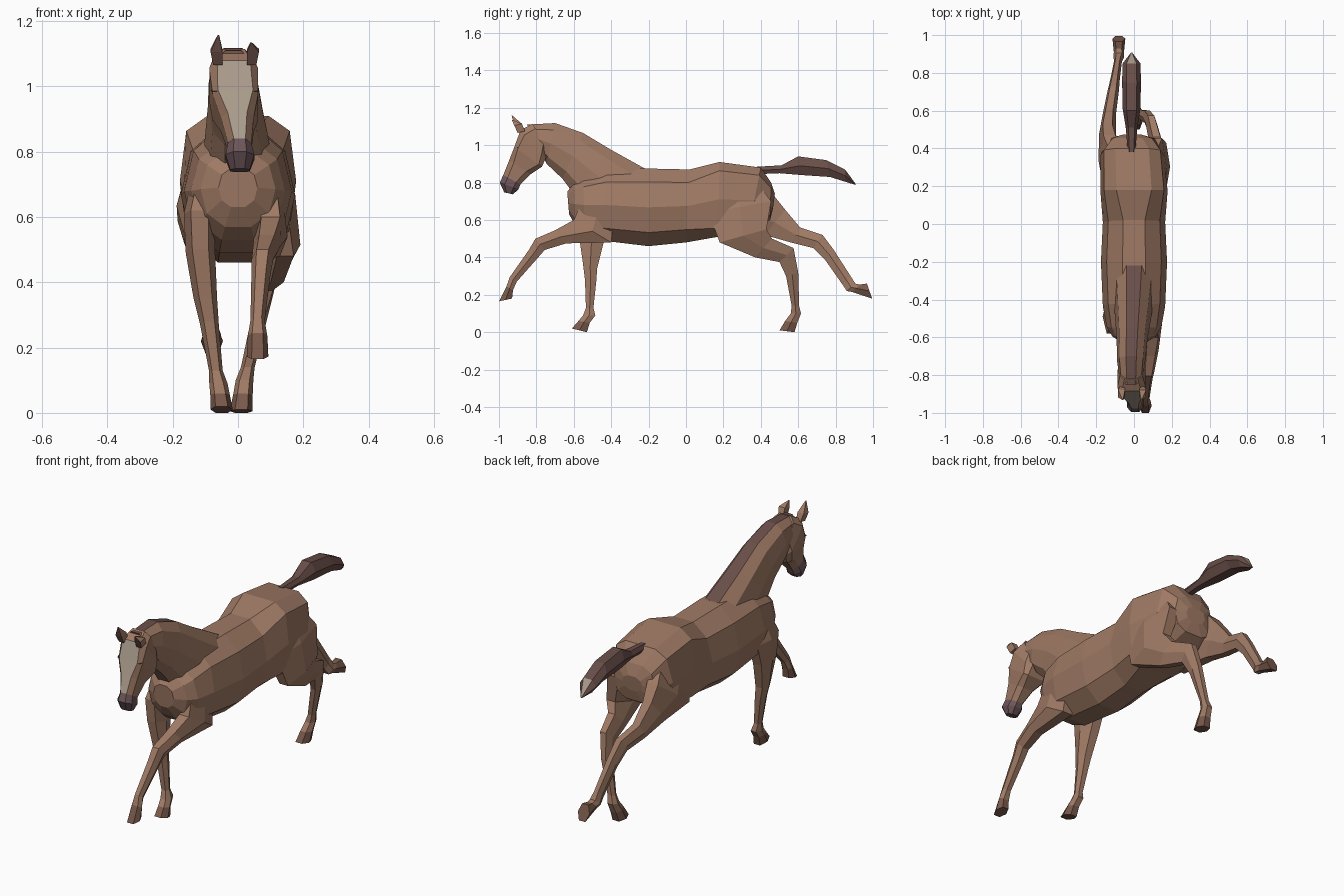
import bpy, bmesh, math
from mathutils import Vector


def mat(name, r, g, b):
    m = bpy.data.materials.new(name)
    m.diffuse_color = (r, g, b, 1)
    return m


COAT = mat("coat", .35, .195, .13)
DARK = mat("mane_hair", .14, .075, .065)
PALE = mat("blaze", .40, .33, .26)
MUZZLE = mat("muzzle_skin", .15, .09, .10)
HOOF = mat("hoof_horn", .19, .10, .07)
BLACK = mat("eye_black", .03, .02, .02)


def loft(name, rings, n, m, square=.85, stripe=None):
    """Each ring spans two side-view points: y1, z1, y2, z2, centre x, half width,
    and optionally its own squareness (lower is boxier).
    stripe = (first ring, last ring, material) colours the faces along the first edge."""
    angles = [(k + .5) * 2 * math.pi / n for k in range(n)]
    bm = bmesh.new()
    loops = []
    for y1, z1, y2, z2, x, w, *own in rings:
        e = own[0] if own else square
        power = lambda v: math.copysign(abs(v) ** e, v) if abs(v) > 1e-6 else 0
        cs = [power(math.cos(a)) for a in angles]
        sn = [power(math.sin(a)) for a in angles]
        cm, sm = max(cs), max(sn)
        a, b = Vector((x, y1, z1)), Vector((x, y2, z2))
        loops.append([bm.verts.new((a + b) / 2 + (a - b) / 2 * c / cm + Vector((w * s / sm, 0, 0)))
                      for c, s in zip(cs, sn)])
    for i in range(len(loops) - 1):
        p, q = loops[i], loops[i + 1]
        for k in range(n):
            j = (k + 1) % n
            f = bm.faces.new((p[k], p[j], q[j], q[k]))
            if stripe and k == n - 1 and stripe[0] <= i < stripe[1]:
                f.material_index = 1
    bm.faces.new(loops[0])
    bm.faces.new(loops[-1])
    bmesh.ops.recalc_face_normals(bm, faces=bm.faces)
    me = bpy.data.meshes.new(name)
    bm.to_mesh(me)
    bm.free()
    me.materials.append(m)
    if stripe:
        me.materials.append(stripe[2])
    ob = bpy.data.objects.new(name, me)
    bpy.context.collection.objects.link(ob)
    return ob


def leg(name, rings):
    loft(name, rings[:-1], 6, COAT)
    loft(name + "_hoof", rings[-2:], 6, HOOF)


# Trunk from chest to rump, boxy at the croup
loft("trunk", [
    (-.635, .75, -.625, .63, 0, .06), (-.60, .80, -.59, .57, 0, .115),
    (-.55, .83, -.54, .53, 0, .145), (-.42, .87, -.45, .49, 0, .165),
    (-.20, .875, -.20, .46, 0, .175), (.02, .87, .00, .48, 0, .165),
    (.18, .91, .17, .51, 0, .178, .55), (.40, .88, .33, .53, -.01, .168, .55),
    (.455, .80, .45, .60, -.01, .12, .7), (.475, .74, .465, .66, -.01, .06)], 10, COAT, .9)

# Neck, with the mane along the crest
loft("neck", [
    (-.22, .875, -.52, .62, 0, .11), (-.40, .975, -.60, .74, -.005, .095),
    (-.55, 1.065, -.66, .82, -.01, .082), (-.70, 1.118, -.745, .90, -.015, .075),
    (-.85, 1.11, -.78, .97, -.015, .062)], 10, COAT, .85, (0, 4, DARK))

# Head with broad pale blaze, and dark muzzle
loft("head", [
    (-.82, 1.115, -.745, .99, -.015, .06, .6), (-.885, 1.08, -.75, .93, -.013, .075, .45),
    (-.918, .99, -.77, .885, -.008, .070, .3), (-.945, .92, -.83, .845, -.002, .050, .6),
    (-.977, .84, -.885, .79, .005, .036, .8)], 8, COAT, .65, (1, 4, PALE))
loft("muzzle", [
    (-.977, .84, -.885, .79, .005, .036), (-.996, .80, -.895, .765, .006, .044),
    (-.972, .748, -.925, .737, .006, .03)], 8, MUZZLE)

# Eyes and ears
for side, tip in ((-1, 1.158), (1, 1.135)):
    word = "right" if side > 0 else "left"
    ex = -.01 + side * .064
    loft(word + "_eye", [(-.915, .985, -.87, .99, ex - .006 * side, .008),
                         (-.905, .985, -.88, .99, ex + .004 * side, .005)], 6, BLACK)
    cx = -.01 + side * .052
    loft(word + "_ear", [
        (-.90, 1.065, -.86, 1.075, cx, .014), (-.918, 1.105, -.878, 1.115, cx + side * .004, .018),
        (-.932, tip, -.928, tip, cx - side * .002, .002)], 4, COAT, 1, (0, 2, DARK))

# Outstretched right foreleg
leg("front_right_leg", [
    (-.53, .76, -.38, .68, .085, .045), (-.60, .60, -.40, .48, .10, .052),
    (-.70, .545, -.64, .475, .088, .042), (-.805, .50, -.755, .44, .075, .033),
    (-.84, .44, -.79, .40, .07, .029), (-.942, .295, -.905, .27, .06, .022),
    (-.96, .245, -.925, .225, .06, .03), (-1.0, .165, -.93, .18, .06, .033)])

# Standing left foreleg
leg("front_left_leg", [
    (-.52, .76, -.40, .72, -.09, .045), (-.58, .62, -.40, .60, -.118, .048),
    (-.57, .50, -.44, .48, -.115, .045), (-.55, .36, -.475, .34, -.10, .036),
    (-.54, .28, -.48, .27, -.088, .029), (-.535, .13, -.495, .13, -.068, .021),
    (-.55, .09, -.485, .09, -.06, .028), (-.575, .06, -.515, .05, -.055, .03),
    (-.61, .02, -.53, .0, -.05, .034)])

# Standing right hind leg
leg("hind_right_leg", [
    (.14, .80, .36, .83, .08, .05), (.12, .64, .455, .70, .115, .06),
    (.18, .48, .43, .55, .145, .046), (.37, .40, .46, .50, .12, .036),
    (.50, .375, .575, .45, .09, .03), (.535, .30, .60, .32, .07, .025),
    (.565, .14, .605, .14, .03, .021), (.56, .10, .615, .10, .02, .027),
    (.53, .06, .595, .05, .015, .03), (.50, .01, .58, .0, .01, .035)])

# Kicked-back left hind leg
leg("hind_left_leg", [
    (.16, .76, .36, .83, -.09, .05), (.20, .54, .47, .73, -.13, .058),
    (.42, .52, .53, .655, -.14, .045), (.56, .48, .61, .56, -.13, .035),
    (.68, .45, .73, .52, -.11, .03), (.745, .385, .79, .44, -.10, .025),
    (.84, .25, .88, .30, -.085, .021), (.86, .22, .905, .26, -.08, .028),
    (.89, .215, .93, .255, -.08, .027), (.995, .18, .967, .26, -.08, .034)])

# Streaming tail with pale tip
tail = [
    (.38, .885, .38, .845, -.013, .02), (.51, .892, .50, .85, -.013, .03),
    (.60, .94, .62, .84, -.013, .047), (.75, .92, .77, .83, -.013, .05),
    (.85, .87, .85, .805, -.013, .047), (.908, .792, .905, .788, -.013, .004)]
loft("tail", tail[:-1], 6, DARK)
loft("tail_tip", tail[-2:], 6, DARK, .85, (0, 1, PALE))
